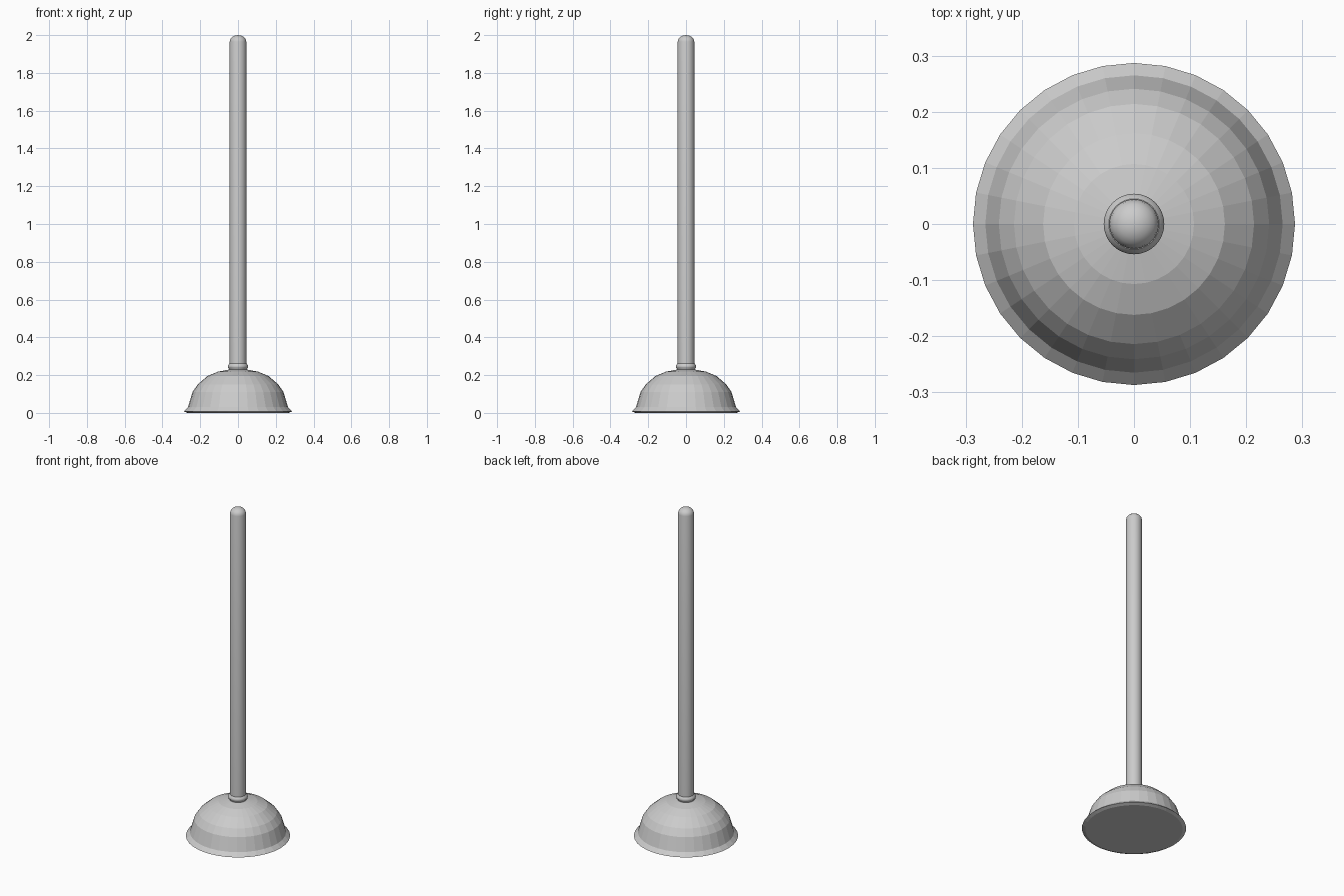
import bpy, bmesh, math

if "Cube" in bpy.data.objects:
    bpy.data.objects.remove(bpy.data.objects["Cube"])

SEGMENTS = 32

def lathe(name, profile, smooth=False):
    """Spin an (r, z) profile around z; points with r = 0 become poles."""
    bm = bmesh.new()
    rings = []
    for r, z in profile:
        if r == 0:
            rings.append([bm.verts.new((0, 0, z))] * SEGMENTS)
        else:
            rings.append([bm.verts.new((r * math.cos(math.tau * i / SEGMENTS),
                                        r * math.sin(math.tau * i / SEGMENTS), z))
                          for i in range(SEGMENTS)])
    for a, b in zip(rings, rings[1:]):
        for i in range(SEGMENTS):
            j = (i + 1) % SEGMENTS
            bm.faces.new(list(dict.fromkeys((a[i], a[j], b[j], b[i]))))
    bmesh.ops.recalc_face_normals(bm, faces=bm.faces)
    mesh = bpy.data.meshes.new(name)
    bm.to_mesh(mesh)
    bm.free()
    obj = bpy.data.objects.new(name, mesh)
    bpy.context.collection.objects.link(obj)
    if smooth:
        bpy.ops.object.select_all(action='DESELECT')
        obj.select_set(True)
        bpy.context.view_layer.objects.active = obj
        bpy.ops.object.shade_smooth_by_angle(angle=math.radians(40))
    return obj

# Faceted cup with flared lip and flat underside
lathe("suction_cup", [(0, 0), (0.268, 0), (0.287, 0.008), (0.265, 0.03),
                      (0.241, 0.11), (0.214, 0.15), (0.162, 0.195),
                      (0.107, 0.218), (0.05, 0.229), (0, 0.23)])

# Rolled collar where the handle enters the cup
lathe("collar", [(0, 0.22), (0.046, 0.225), (0.047, 0.234), (0.053, 0.24),
                 (0.054, 0.246), (0.052, 0.254), (0.045, 0.262), (0, 0.262)],
      smooth=True)

# Long handle with a rounded end
dome = [(0.044 * math.cos(math.radians(a)), 1.965 + 0.035 * math.sin(math.radians(a)))
        for a in (0, 18, 36, 54, 72)]
lathe("handle", [(0, 0.24), (0.044, 0.24)] + dome + [(0, 2.0)], smooth=True)
